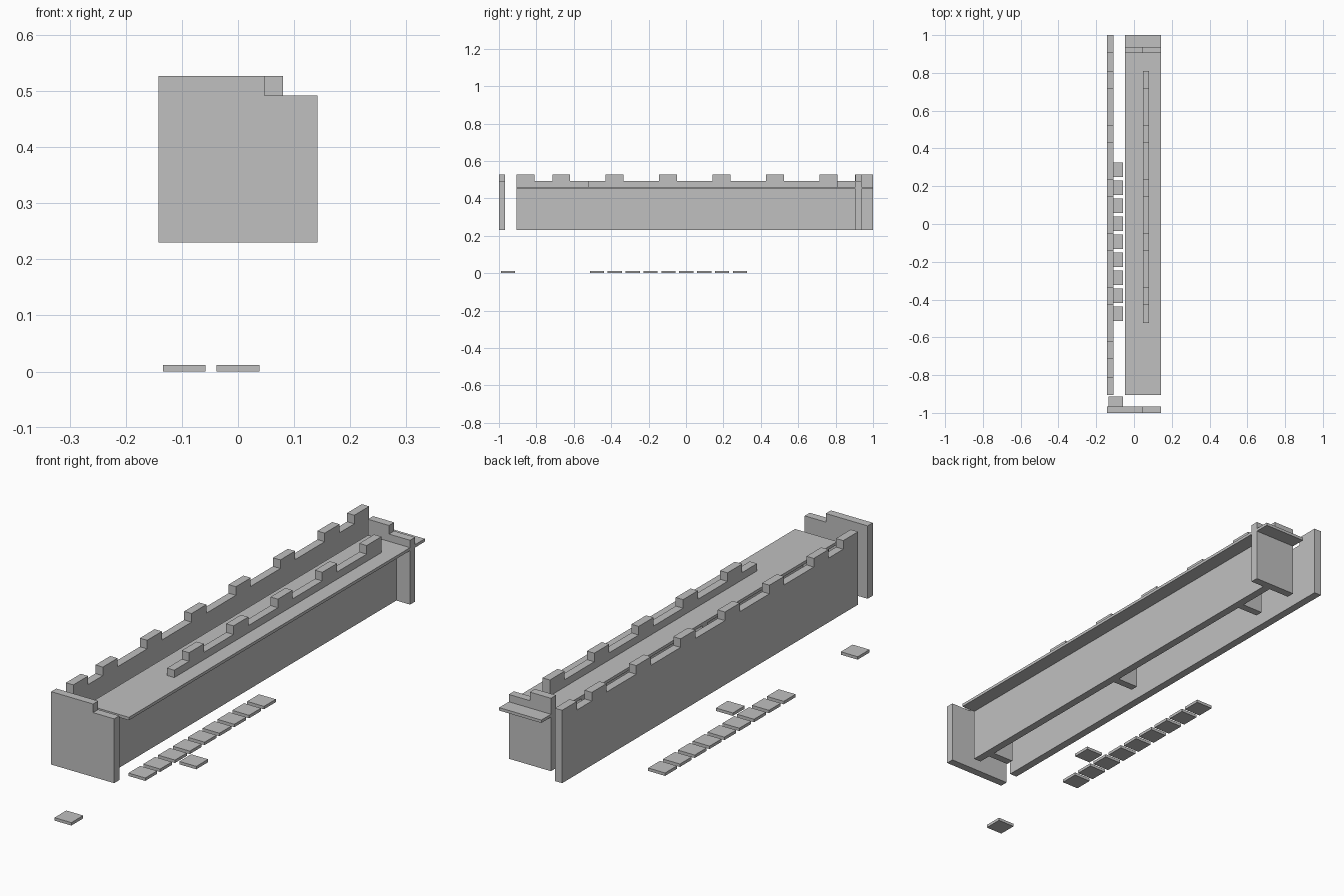
import bpy
import bmesh

cube = bpy.data.objects.get("Cube")
if cube:
    bpy.data.objects.remove(cube, do_unlink=True)

# Single plain colour
stone = bpy.data.materials.new("stone_grey")
stone.use_nodes = True
colour = (0.53, 0.53, 0.53, 1)
stone.diffuse_color = colour
stone.node_tree.nodes["Principled BSDF"].inputs["Base Color"].default_value = colour

# Shared measurements
BASE, LOW, HIGH = 0.23, 0.492, 0.527
DECK_LOW, DECK_TOP = 0.45, 0.462
WALL_X = (-0.142, -0.109)
PARAPET_X = (0.047, 0.08)
OUTER, INNER = 0.142, -0.048
END = 0.905
STEP = END / 19 * 2      # merlon width


def prism(name, outline, axis, start, end):
    """Extrude a flat outline along x or y."""
    def point(a, b, depth):
        return (depth, a, b) if axis == "x" else (a, depth, b)
    bm = bmesh.new()
    face = bm.faces.new([bm.verts.new(point(a, b, start)) for a, b in outline])
    grown = bmesh.ops.extrude_face_region(bm, geom=[face])["geom"]
    for v in grown:
        if isinstance(v, bmesh.types.BMVert):
            v.co["xyz".index(axis)] = end
    bmesh.ops.recalc_face_normals(bm, faces=bm.faces)
    mesh = bpy.data.meshes.new(name)
    bm.to_mesh(mesh)
    bm.free()
    mesh.materials.append(stone)
    obj = bpy.data.objects.new(name, mesh)
    bpy.context.collection.objects.link(obj)
    return obj


def box(name, xs, ys, zs):
    outline = [(ys[0], zs[0]), (ys[1], zs[0]), (ys[1], zs[1]), (ys[0], zs[1])]
    return prism(name, outline, "x", *xs)


def battlement(name, xs, ys, bottom, merlons):
    """Wall whose top edge steps up at every merlon."""
    outline = [(ys[1], bottom), (ys[0], bottom)]
    if merlons[0][0] > ys[0]:
        outline.append((ys[0], LOW))
    for a, b in merlons:
        if a > ys[0]:
            outline.append((a, LOW))
        outline += [(a, HIGH), (b, HIGH)]
        if b < ys[1]:
            outline.append((b, LOW))
    return prism(name, outline, "x", *xs)


def end_plate(name, left, y):
    """End plate with a lower outer shoulder."""
    outline = [(left, BASE), (OUTER, BASE), (OUTER, LOW), (PARAPET_X[0], LOW),
               (PARAPET_X[0], HIGH), (left, HIGH)]
    return prism(name, outline, "y", y, y + 0.033)


# Tall crenellated wall and the matching parapet on the deck
regular = [(-0.715 + 3 * STEP * i, -0.715 + 3 * STEP * i + STEP) for i in range(6)]
corners = [(-END, -END + STEP)], [(1 - STEP, 1.0)]
battlement("tall_wall", WALL_X, (-END, 1.0), BASE, corners[0] + regular + corners[1])
battlement("deck_parapet", PARAPET_X, (regular[1][0] - STEP, regular[-1][1]),
           DECK_TOP, regular[1:])

# Walkway deck, its supporting wall and cross ribs
box("walkway_deck", (INNER, OUTER), (-END, 1.0), (DECK_LOW, DECK_TOP))
box("support_wall", PARAPET_X, (-END, END), (BASE, DECK_LOW))
for i, y in enumerate((-0.835, -0.055, 0.725)):
    box(f"cross_rib_{i + 1}", (INNER, PARAPET_X[0]), (y - 0.016, y + 0.016),
        (BASE, DECK_LOW))

# End plates
end_plate("front_end_plate", WALL_X[0], -1.0)
end_plate("back_end_plate", INNER, END)

# Loose floor tiles
TILE, PITCH = 0.076, 0.0955
ROW = -0.514
spots = [(-0.134, ROW + PITCH * i) for i in range(9)]
spots += [(-0.134, -0.99), (-0.038, ROW + PITCH * 2)]
for i, (x, y) in enumerate(spots):
    box(f"floor_tile_{i + 1}", (x, x + TILE), (y, y + TILE), (0, 0.012))
